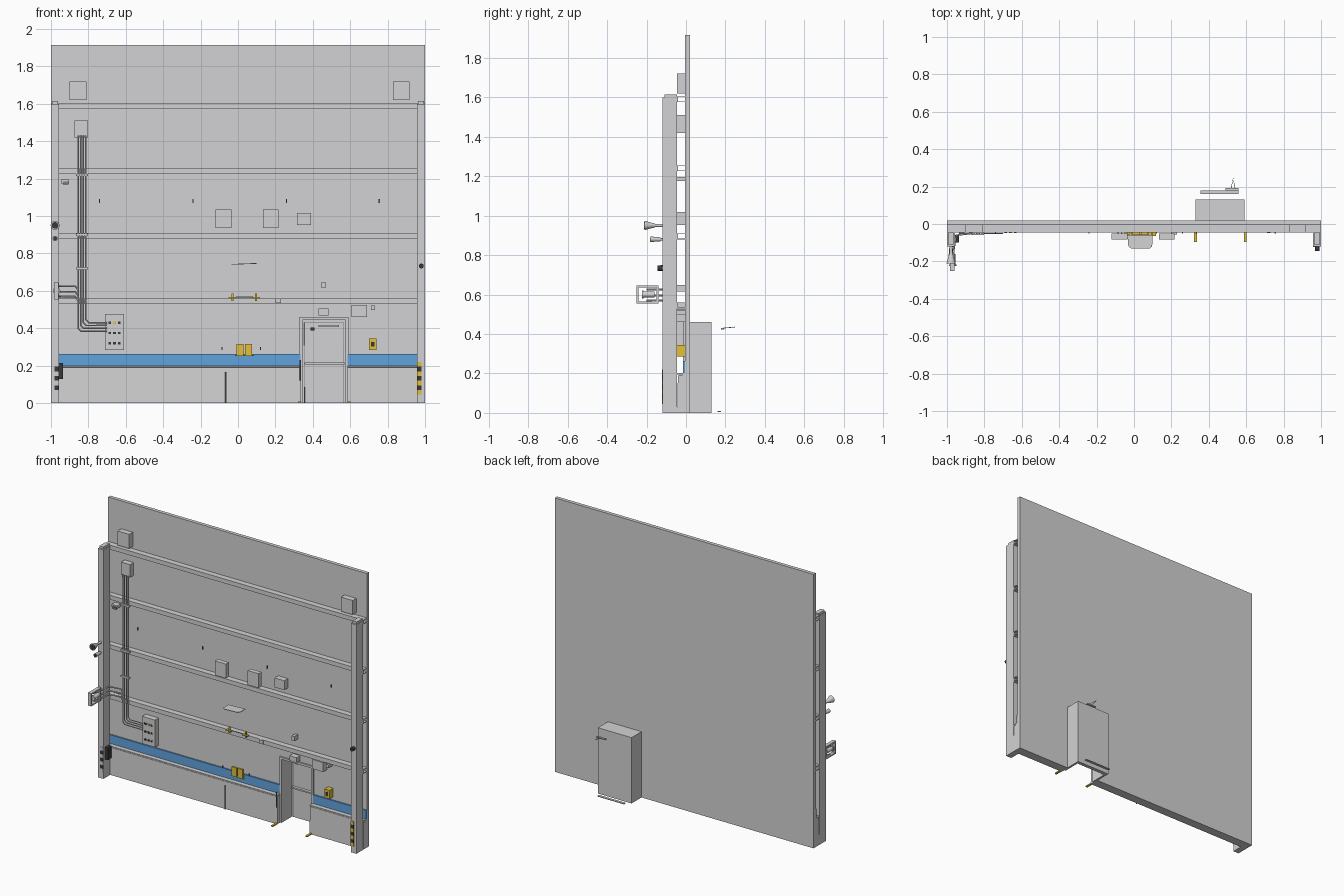
import bpy, bmesh, math
from mathutils import Vector

if "Cube" in bpy.data.objects:
    bpy.data.objects.remove(bpy.data.objects["Cube"], do_unlink=True)


def material(name, colour):
    mat = bpy.data.materials.new(name)
    mat.use_nodes = True
    mat.diffuse_color = (*colour, 1)
    mat.node_tree.nodes["Principled BSDF"].inputs["Base Color"].default_value = (*colour, 1)
    return mat


GREY = material("wall grey", (.65, .65, .66))
BLUE = material("band blue", (.12, .37, .73))
YELLOW = material("safety yellow", (.76, .53, .04))
STEEL = material("steel grey", (.2, .2, .2))
DARK = material("dark metal", (.04, .04, .04))


def finish(name, bm, mat):
    bmesh.ops.recalc_face_normals(bm, faces=bm.faces)
    mesh = bpy.data.meshes.new(name)
    bm.to_mesh(mesh)
    bm.free()
    mesh.materials.append(mat)
    ob = bpy.data.objects.new(name, mesh)
    bpy.context.collection.objects.link(ob)
    return ob


def box(name, xs, ys, zs, mat=GREY):
    bm = bmesh.new()
    bmesh.ops.create_cube(bm, size=1)
    for v in bm.verts:
        v.co = [span[0] if c < 0 else span[1] for span, c in zip((xs, ys, zs), v.co)]
    return finish(name, bm, mat)


def prism(name, points, push, mat=GREY):
    bm = bmesh.new()
    face = bm.faces.new([bm.verts.new(p) for p in points])
    made = bmesh.ops.extrude_face_region(bm, geom=[face])["geom"]
    bmesh.ops.translate(bm, vec=push, verts=[g for g in made if isinstance(g, bmesh.types.BMVert)])
    return finish(name, bm, mat)


def tube(name, points, radius, mat=GREY):
    curve = bpy.data.curves.new(name, "CURVE")
    curve.dimensions = "3D"
    curve.bevel_depth = radius
    curve.bevel_resolution = 1
    curve.use_fill_caps = True
    spline = curve.splines.new("POLY")
    spline.points.add(len(points) - 1)
    for p, co in zip(spline.points, points):
        p.co = (*co, 1)
    source = bpy.data.objects.new(name + " path", curve)
    bpy.context.collection.objects.link(source)
    graph = bpy.context.evaluated_depsgraph_get()
    mesh = bpy.data.meshes.new_from_object(source.evaluated_get(graph))
    bpy.data.objects.remove(source)
    mesh.materials.clear()
    mesh.materials.append(mat)
    ob = bpy.data.objects.new(name, mesh)
    bpy.context.collection.objects.link(ob)
    return ob


def cone(name, centre, front, back, length, mat=GREY):
    # axis along y, front radius facing -y
    bm = bmesh.new()
    bmesh.ops.create_cone(bm, cap_ends=True, segments=16, radius1=front, radius2=back, depth=length)
    for v in bm.verts:
        x, y, z = v.co
        v.co = Vector((x, z, y)) + Vector(centre)
    return finish(name, bm, mat)


FACE = -.005            # front surface of the wall
BEAM = -.045            # front surface of the beams
COLUMN = -.12           # front surface of the columns
TOP = 1.915
DOOR_L, DOOR_R, DOOR_TOP = .335, .585, .46

# Wall slab with the doorway notch
outline = [(-1, 0), (DOOR_L, 0), (DOOR_L, DOOR_TOP), (DOOR_R, DOOR_TOP),
           (DOOR_R, 0), (1, 0), (1, TOP), (-1, TOP)]
prism("wall", [(x, FACE, z) for x, z in outline], (0, .025, 0))

# Kick wall, ledge and blue band on each side of the doorway
kick = [(FACE, 0), (BEAM, 0), (BEAM + .004, .19), (FACE, .195)]
for side, start, end in (("left", DOOR_R, 1), ("right", -1, DOOR_L)):
    prism(side + " kick wall", [(start, y, z) for y, z in kick], (end - start, 0, 0))
    box(side + " ledge", (start, end), (BEAM, FACE), (.194, .202))
    box(side + " blue band", (start, end), (FACE - .01, FACE), (.202, .263), BLUE)

# Horizontal C-section beams
for number, z in enumerate((1.59, 1.24, .895, .545)):
    lip, web = .015, .004
    section = [(FACE, z + lip), (BEAM, z + lip), (BEAM, z - lip), (FACE, z - lip),
               (FACE, z - lip + web), (BEAM + web, z - lip + web),
               (BEAM + web, z + lip - web), (FACE, z + lip - web)]
    prism(f"beam {number}", [(-1, y, h) for y, h in section], (2, 0, 0))

# Columns with caps and hazard stripes
for side, s in (("left", 1), ("right", -1)):
    edges = sorted((s * .957, s))
    box(side + " column", edges, (COLUMN, BEAM), (0, 1.6))
    box(side + " column cap", sorted((s * .963, s * .995)), (COLUMN + .01, BEAM), (1.6, 1.615))
    for i in range(7):
        low = .045 + i * .025
        paint = DARK if i % 2 else (YELLOW if s > 0 else GREY)
        box(f"{side} hazard stripe {i}", sorted((s * .957, s * .98)),
            (COLUMN - .002, COLUMN), (low, low + .025), paint)
box("column switch", (-.957, -.935), (-.1, -.06), (.13, .215), DARK)

# Door recess behind the wall
BACK = .13
for name, a, b in (("right", DOOR_L - .005, DOOR_L + .01), ("left", DOOR_R - .01, DOOR_R + .005)):
    box(f"recess {name} side", (a, b), (0, BACK), (0, DOOR_TOP))
    box(f"door {name} post", (a, b), (-.015, 0), (0, DOOR_TOP))
box("door header", (DOOR_L, DOOR_R), (-.015, 0), (DOOR_TOP - .015, DOOR_TOP))
box("recess ceiling", (DOOR_L, DOOR_R), (0, BACK), (DOOR_TOP - .015, DOOR_TOP))
box("door leaf", (DOOR_L, DOOR_R), (.105, BACK), (0, DOOR_TOP - .01))
frame = [(DOOR_L + .02, .104, 0), (DOOR_L + .02, .104, .43),
         (DOOR_R - .02, .104, .43), (DOOR_R - .02, .104, 0)]
tube("door seal", frame, .002, STEEL)
box("door push bar", (.355, .57), (.085, .105), (.207, .217))
box("door closer", (.43, .54), (.07, .105), (.408, .418))
box("door closer knob", (.388, .408), (.08, .105), (.388, .403), DARK)
box("rear door handle", (.49, .56), (.178, .192), (.422, .43))
tube("rear handle arm", [(.52, .19, .43), (.53, .247, .435), (.54, .19, .43)], .002)
box("rear sill", (.355, .56), (.16, .178), (.005, .01))
for side, x in (("right", DOOR_L - .013), ("left", DOOR_R + .003)):
    box(side + " floor marker", (x, x + .014), (-.095, BEAM), (0, .008), YELLOW)
tube("door side conduit", [(.333, -.05, .12), (.333, -.05, .23)], .004, STEEL)


# Wall mounted boxes: name, x centre, z centre, width, height, front, back
def mounted(name, x, z, w, h, front=BEAM, back=FACE, mat=GREY):
    return box(name, (x - w / 2, x + w / 2), (front, back), (z - h / 2, z + h / 2), mat)


for side, x in (("right", -.855), ("left", .873)):
    mounted(side + " upper box", x, 1.67, .09, .1)
mounted("junction box", -.838, 1.465, .07, .09)
mounted("first middle box", -.078, .985, .085, .1, -.083, -.05)
mounted("second middle box", .175, .985, .085, .1, -.083, -.05)
mounted("third middle box", .352, .985, .075, .065)
mounted("door sign box", .457, .487, .055, .035)
mounted("large socket box", .648, .493, .085, .065)
mounted("small socket", .722, .51, .022, .022)
mounted("sensor", .457, .632, .02, .032)
mounted("beam switch", .215, .547, .03, .025, BEAM - .01)
for side, x in (("right", .01), ("left", .057)):
    mounted(side + " call box", x, .287, .038, .06, -.06, BEAM, YELLOW)
mounted("call box shelf", .035, .255, .1, .005, -.06, BEAM, YELLOW)
mounted("alarm box", .72, .315, .04, .06, BEAM, FACE, YELLOW)
mounted("alarm button", .72, .315, .018, .025, BEAM - .004, BEAM, DARK)
for i, x in enumerate((-.74, -.24, .26, .755)):
    mounted(f"wall hook {i}", x, 1.08, .006, .022, -.052, BEAM, STEEL)
for i, x in enumerate((-.085, .12)):
    mounted(f"small hook {i}", x, .292, .005, .015, -.052, BEAM, STEEL)

# Control panel with instruments
mounted("control panel", -.66, .38, .1, .19)
for row, z in enumerate((.43, .375, .32)):
    for col in range(3):
        mounted(f"panel gauge {row} {col}", -.685 + col * .025, z, .014, .012,
                BEAM - .004, BEAM, YELLOW if row == 0 and col == 1 else DARK)

# Tilted canopy sheet and yellow brackets
canopy = [(-.035, -.06), (-.03, -.12), (-.015, -.13), (.085, -.13), (.097, -.12), (.1, -.06)]
prism("canopy sheet", [(x, y, .741 + x * .04) for x, y in canopy], (0, 0, .004))
for side, x in (("right", -.03), ("left", .097)):
    box(side + " yellow bracket", (x - .005, x + .005), (-.055, BEAM), (.545, .587), YELLOW)
    box(side + " bracket foot", (x - .02, x + .02), (-.065, BEAM), (.56, .566), YELLOW)
tube("bracket rail", [(-.01, -.055, .567), (.08, -.055, .567)], .002)

# Conduits dropping to the control panel and branching to the column
for i in range(4):
    x, z, y = -.855 + i * .014, .385 + i * .015, BEAM - .006
    tube(f"conduit {i}", [(x, y, 1.43), (x, y, z + .015), (x + .015, y, z), (-.7, y, z)], .004)
for i, z in enumerate((.57, .595, .625)):
    tube(f"branch pipe {i}", [(-.975, -.2, z), (-.95, -.06, z), (-.87, -.05, z), (-.855, -.05, z - .02)], .005)
for i, z in enumerate((1.22, .9, .72)):
    mounted(f"conduit clamp {i}", -.834, z, .065, .012, -.058, BEAM)
mounted("wall fixture", -.925, 1.185, .045, .02)
mounted("fixture lens", -.92, 1.178, .03, .016, BEAM - .008, BEAM, STEEL)
tube("floor pipe", [(-.065, -.05, 0), (-.065, -.05, .165)], .004, STEEL)

# Flat guard frame around the valve on the right column
for name, ys, zs in (("front", (-.25, -.24), (.555, .645)), ("back", (-.15, -.14), (.555, .645)),
                     ("lower", (-.24, -.15), (.555, .565)), ("upper", (-.24, -.15), (.635, .645))):
    box(name + " guard bar", (-.985, -.96), ys, zs)
cone("valve body", (-.97, -.19, .6), .015, .015, .06)
cone("valve wheel", (-.97, -.22, .6), .02, .02, .008)

# Horns, lamps and a buzzer on the columns
cone("horn", (-.978, -.18, .95), .024, .007, .06)
cone("horn mouth", (-.978, -.21, .95), .018, .018, .004, DARK)
cone("horn mount", (-.978, -.135, .95), .008, .008, .03)
cone("lamp", (-.978, -.155, .88), .014, .01, .05)
cone("lamp lens", (-.978, -.18, .88), .01, .01, .004, DARK)
cone("lamp mount", (-.978, -.125, .88), .006, .006, .012)
cone("buzzer", (.98, -.132, .733), .013, .013, .025, DARK)

for ob in bpy.context.collection.objects:
    if ob.type == "MESH" and ob.name.startswith(("conduit", "branch", "horn", "lamp", "valve", "buzzer")):
        bpy.ops.object.select_all(action="DESELECT")
        ob.select_set(True)
        bpy.context.view_layer.objects.active = ob
        bpy.ops.object.shade_smooth_by_angle(angle=math.radians(50))
